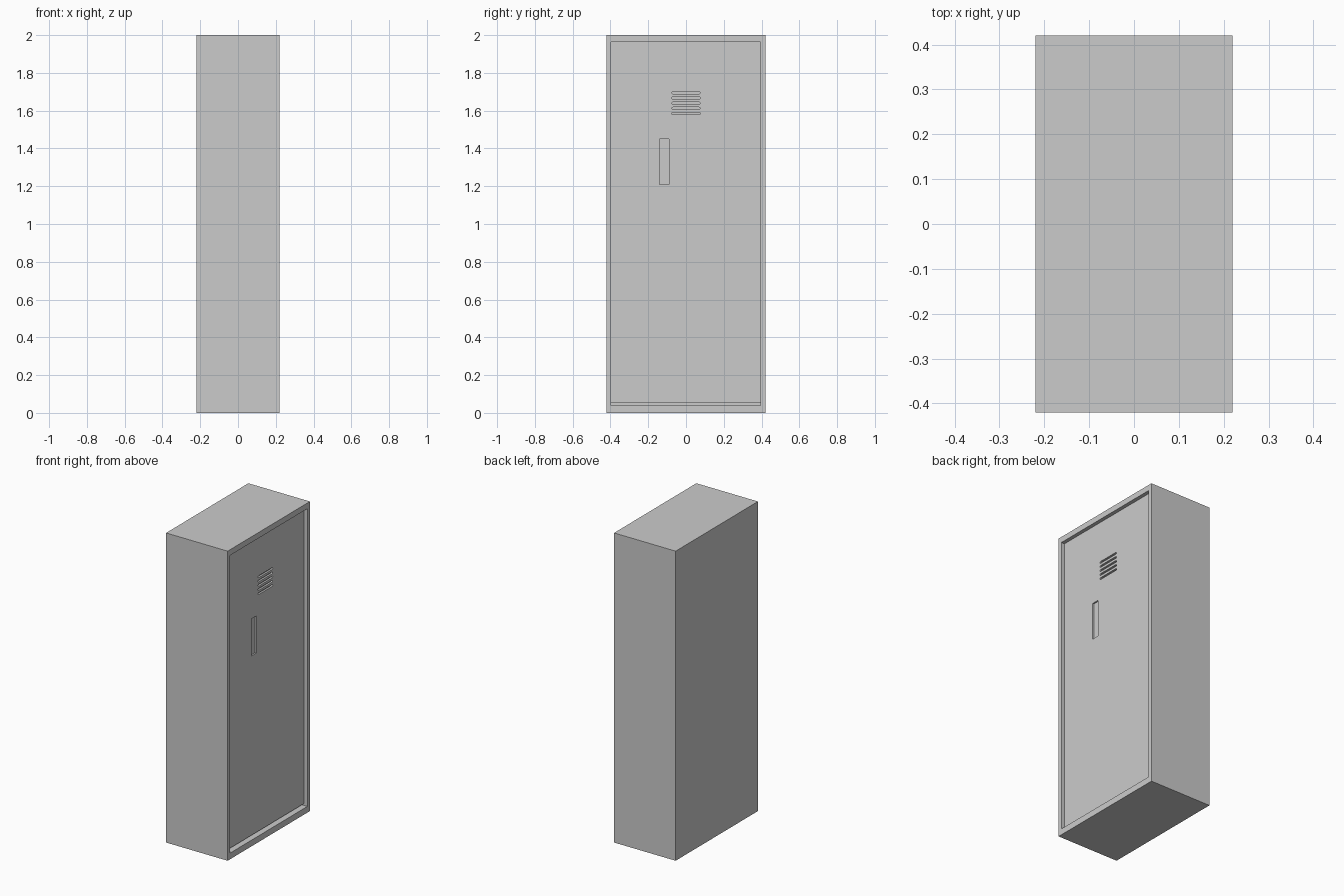
import bpy, bmesh, math

if "Cube" in bpy.data.objects:
    bpy.data.objects.remove(bpy.data.objects["Cube"])

def finish(bm, name):
    bmesh.ops.recalc_face_normals(bm, faces=bm.faces[:])
    mesh = bpy.data.meshes.new(name)
    bm.to_mesh(mesh)
    bm.free()
    ob = bpy.data.objects.new(name, mesh)
    bpy.context.collection.objects.link(ob)
    return ob

def box(name, lo, hi):
    bm = bmesh.new()
    bmesh.ops.create_cube(bm, size=1)
    for v in bm.verts:
        v.co = [(a + b) / 2 + c * (b - a) for a, b, c in zip(lo, hi, v.co)]
    return finish(bm, name)

def slot(name, z, x0, x1, half=0.075, r=0.006):
    # rounded-end prism running along y
    bm = bmesh.new()
    pts = []
    for side, start in ((1, -90), (-1, 90)):
        for i in range(7):
            a = math.radians(start + i * 30)
            pts.append((x0, side * (half - r) + r * math.cos(a), z + r * math.sin(a)))
    face = bm.faces.new([bm.verts.new(p) for p in pts])
    ext = bmesh.ops.extrude_face_region(bm, geom=[face])["geom"]
    for v in ext:
        if isinstance(v, bmesh.types.BMVert):
            v.co.x = x1
    return finish(bm, name)

def cut(target, cutter):
    m = target.modifiers.new("cut", 'BOOLEAN')
    m.operation = 'DIFFERENCE'
    m.solver = 'EXACT'
    m.object = cutter
    bpy.context.view_layer.objects.active = target
    bpy.ops.object.modifier_apply(modifier=m.name)
    bpy.data.objects.remove(cutter, do_unlink=True)

FRONT = 0.22
DOOR = FRONT - 0.024

# cabinet body with a framed opening on the +x side
body = box("cabinet_body", (-FRONT, -0.42, 0), (FRONT, 0.42, 2))
cut(body, box("opening_cutter", (FRONT - 0.05, -0.396, 0.04), (FRONT + 0.05, 0.394, 1.963)))

# recessed door with a small gap above the sill
door = box("door", (FRONT - 0.05, -0.396, 0.052), (DOOR, 0.394, 1.963))

# five vent slots
for i in range(5):
    cut(door, slot("vent_cutter", 1.585 + i * 0.0273, DOOR - 0.012, DOOR + 0.02))

# shallow finger-pull recess
cut(door, box("pull_cutter", (DOOR - 0.01, -0.141, 1.21), (DOOR + 0.02, -0.09, 1.45)))
